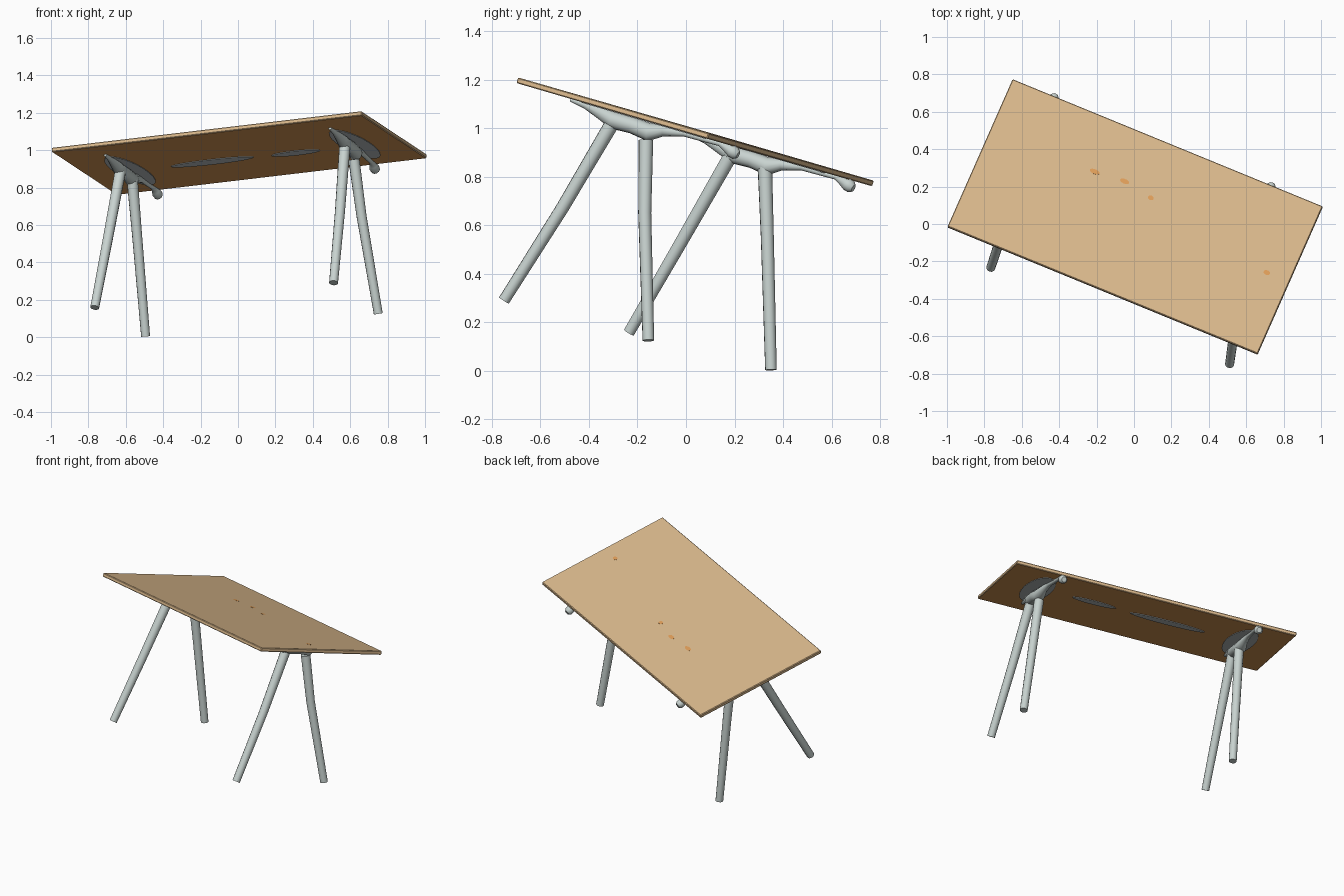
import bpy, bmesh, math
from mathutils import Vector, Matrix

if "Cube" in bpy.data.objects:
    bpy.data.objects.remove(bpy.data.objects["Cube"])

# Tilted frame of the tabletop: centre of the upper face and half-axes
C = Vector((0.006, 0.041, 0.996))
U = Vector((0.829, -0.340, 0.098))
V = Vector((0.174, 0.394, -0.115))
N = U.cross(V).normalized()
T = 0.024


def mat(name, rgb):
    m = bpy.data.materials.new(name)
    m.diffuse_color = (*rgb, 1)
    m.use_nodes = True
    m.node_tree.nodes["Principled BSDF"].inputs["Base Color"].default_value = m.diffuse_color
    return m


TAN = mat("tan_wood", (0.70, 0.48, 0.26))
ORANGE = mat("orange_wood", (0.74, 0.34, 0.10))
GREY = mat("pale_grey_metal", (0.58, 0.65, 0.63))
DULL = mat("soft_grey", (0.52, 0.56, 0.57))


def at(u, v, depth=0.0):
    return C + U * u + V * v - N * depth


def smooth(ob, angle=40):
    bpy.ops.object.select_all(action='DESELECT')
    ob.select_set(True)
    bpy.context.view_layer.objects.active = ob
    bpy.ops.object.shade_smooth_by_angle(angle=math.radians(angle))


def add_mesh(name, bm, *mats):
    me = bpy.data.meshes.new(name)
    bmesh.ops.recalc_face_normals(bm, faces=bm.faces)
    bm.to_mesh(me)
    bm.free()
    for m in mats:
        me.materials.append(m)
    ob = bpy.data.objects.new(name, me)
    bpy.context.collection.objects.link(ob)
    return ob


def tube(name, pts, radii):
    cu = bpy.data.curves.new(name, 'CURVE')
    cu.dimensions = '3D'
    cu.bevel_depth = 1.0
    cu.bevel_resolution = 4
    cu.use_fill_caps = True
    sp = cu.splines.new('POLY')
    sp.points.add(len(pts) - 1)
    for p, co, r in zip(sp.points, pts, radii):
        p.co = (*co, 1)
        p.radius = r
    tmp = bpy.data.objects.new(name + "_path", cu)
    bpy.context.collection.objects.link(tmp)
    bpy.context.view_layer.update()
    me = bpy.data.meshes.new_from_object(
        tmp.evaluated_get(bpy.context.evaluated_depsgraph_get()))
    bpy.data.objects.remove(tmp)
    me.materials.clear()
    me.materials.append(GREY)
    ob = bpy.data.objects.new(name, me)
    bpy.context.collection.objects.link(ob)
    smooth(ob, 50)
    return ob


def patch(name, u, v, half_u, half_v, depth, material, thick=0.004):
    # thin elliptical plate lying parallel to the tabletop
    bm = bmesh.new()
    bmesh.ops.create_cone(bm, cap_ends=True, segments=24, radius1=1,
                          radius2=1, depth=thick)
    m = Matrix((U.normalized() * half_u, V.normalized() * half_v, N))
    m = m.transposed().to_4x4()
    bm.transform(Matrix.Translation(at(u, v, depth)) @ m)
    return add_mesh(name, bm, material)


# Tabletop with slightly broken edges and an orange underside
bm = bmesh.new()
bmesh.ops.create_cube(bm, size=2)
m = Matrix((U, V, N * (T / 2))).transposed().to_4x4()
bm.transform(Matrix.Translation(at(0, 0, T / 2)) @ m)
bmesh.ops.bevel(bm, geom=bm.edges[:], offset=0.004, segments=1,
                profile=0.5, affect='EDGES')
bmesh.ops.recalc_face_normals(bm, faces=bm.faces)
bm.normal_update()
for f in bm.faces:
    f.material_index = 1 if f.normal.dot(N) < -0.9 else 0
add_mesh("tabletop", bm, TAN, ORANGE)

# Cross rails under the top: swollen where the legs meet, knob at the rear
profile = [(-0.66, 0.028, 0.008), (-0.50, 0.032, 0.016), (-0.30, 0.048, 0.030),
           (-0.20, 0.060, 0.036), (0.00, 0.058, 0.034), (0.17, 0.066, 0.038),
           (0.30, 0.042, 0.024), (0.50, 0.028, 0.015), (0.85, 0.028, 0.012),
           (0.93, 0.038, 0.020), (0.98, 0.045, 0.027), (1.02, 0.050, 0.026),
           (1.05, 0.053, 0.016)]
for side, us in (("left", (-0.725, -0.735)), ("right", (0.725, 0.665))):
    pts = [at(us[0] + (us[1] - us[0]) * max(v, 0), v, d) for v, d, r in profile]
    tube(side + "_cross_rail", pts, [r for v, d, r in profile])
    # Mounting area on the underside
    patch(side + "_mount_plate", us[0], 0.10, 0.085, 0.29, T + 0.001, DULL)

# Splayed legs: top, bend, foot
legs = {
    "left_front_leg": ((-0.63, 0.18, 0.88), (-0.695, -0.02, 0.53), (-0.766, -0.235, 0.158)),
    "left_rear_leg": ((-0.565, 0.325, 0.84), (-0.54, 0.335, 0.55), (-0.494, 0.350, 0.004)),
    "right_front_leg": ((0.57, -0.31, 1.01), (0.545, -0.51, 0.67), (0.511, -0.75, 0.29)),
    "right_rear_leg": ((0.62, -0.165, 0.95), (0.66, -0.17, 0.65), (0.75, -0.155, 0.125)),
}
for name, pts in legs.items():
    tube(name, [Vector(p) for p in pts], (0.030, 0.027, 0.024))

# Grey strips along the middle of the underside
patch("centre_strip_left", -0.20, 0.13, 0.24, 0.045, T + 0.001, DULL)
patch("centre_strip_right", 0.33, 0.17, 0.14, 0.040, T + 0.001, DULL)

# Small orange marks on the upper face
for i, (x, y, s) in enumerate(((-0.21, 0.28, 0.028), (-0.05, 0.228, 0.026),
                               (0.09, 0.14, 0.016), (0.71, -0.26, 0.018))):
    dx, dy = x - C.x, y - C.y
    det = U.x * V.y - U.y * V.x
    patch(f"top_mark_{i + 1}", (dx * V.y - dy * V.x) / det,
          (U.x * dy - U.y * dx) / det, s, 0.013, 0.0, ORANGE, 0.001)
